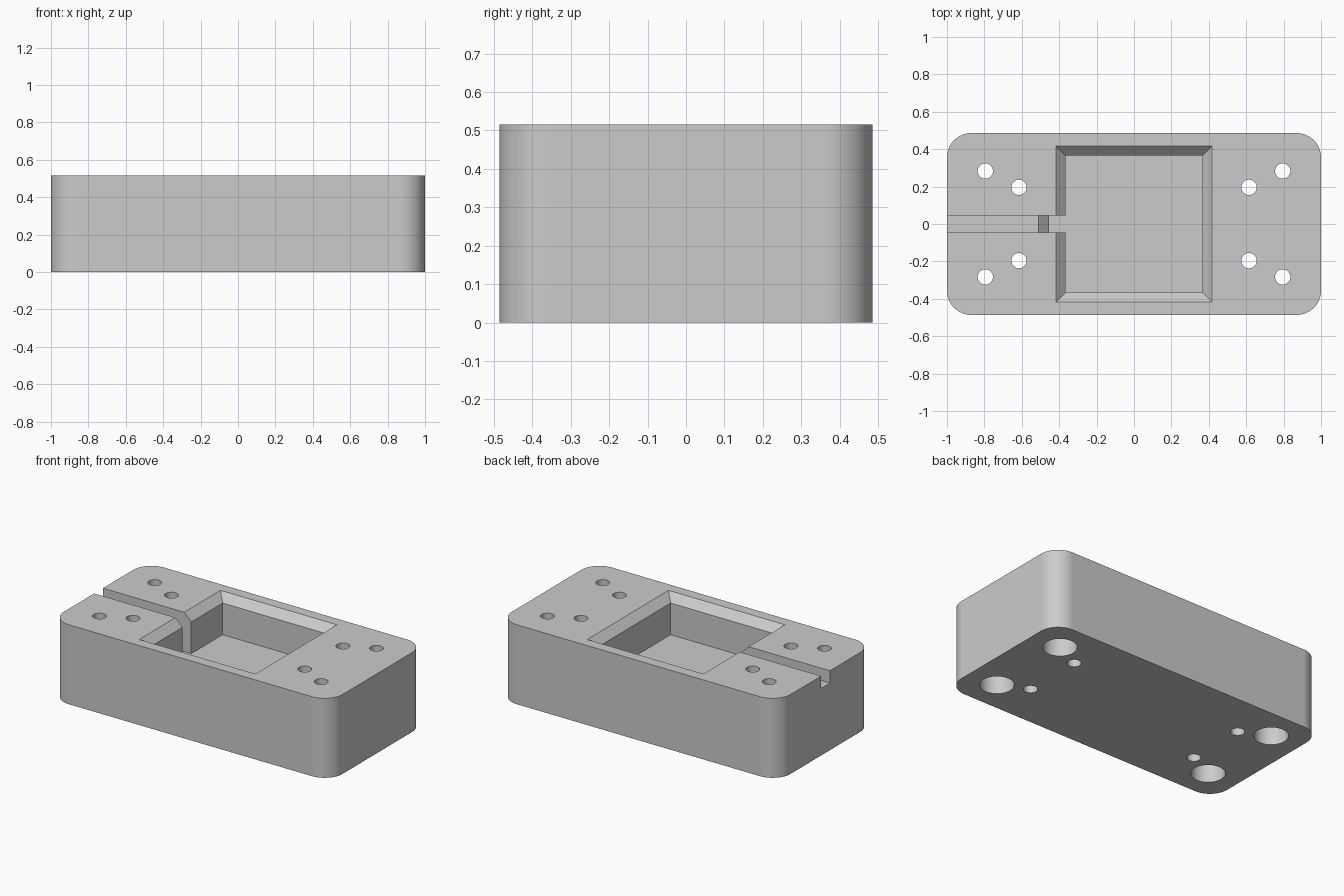
import bpy
import bmesh
from math import cos, sin, pi, radians
from mathutils import Vector

default = bpy.data.objects.get("Cube")
if default:
    bpy.data.objects.remove(default, do_unlink=True)

HEIGHT, HALF_X, HALF_Y = 0.515, 1.0, 0.486
CORNER = 0.13
FLOOR = 0.26          # pocket floor height
OVER = 0.05           # how far cutters overshoot the block

grey = bpy.data.materials.new("light grey")
grey.use_nodes = True
colour = (0.6, 0.6, 0.6, 1.0)
grey.diffuse_color = colour
grey.node_tree.nodes["Principled BSDF"].inputs["Base Color"].default_value = colour


def loft(name, rings):
    """Closed solid through a stack of matching point rings."""
    bm = bmesh.new()
    loops = [[bm.verts.new(p) for p in ring] for ring in rings]
    count = len(loops[0])
    for low, high in zip(loops, loops[1:]):
        for i in range(count):
            j = (i + 1) % count
            bm.faces.new((low[i], low[j], high[j], high[i]))
    bm.faces.new(loops[0][::-1])
    bm.faces.new(loops[-1])
    bmesh.ops.recalc_face_normals(bm, faces=bm.faces)
    mesh = bpy.data.meshes.new(name)
    bm.to_mesh(mesh)
    bm.free()
    mesh.materials.append(grey)
    obj = bpy.data.objects.new(name, mesh)
    bpy.context.collection.objects.link(obj)
    return obj


def rounded_rect(z, steps=12):
    points = []
    for quarter, (sx, sy) in enumerate([(1, 1), (-1, 1), (-1, -1), (1, -1)]):
        for k in range(steps + 1):
            a = (quarter + k / steps) * pi / 2
            points.append(Vector((sx * (HALF_X - CORNER) + CORNER * cos(a),
                                  sy * (HALF_Y - CORNER) + CORNER * sin(a), z)))
    return points


def square(half, z):
    return [(-half, -half, z), (half, -half, z), (half, half, z), (-half, half, z)]


def circle(x, y, radius, z, sides=40):
    return [(x + radius * cos(2 * pi * i / sides),
             y + radius * sin(2 * pi * i / sides), z) for i in range(sides)]


# Rounded block
block = loft("mounting_block", [rounded_rect(0), rounded_rect(HEIGHT)])

# Square pocket with a chamfered rim
cutters = [loft("pocket_cutter", [
    square(0.367, FLOOR), square(0.367, HEIGHT - 0.05),
    square(0.417 + OVER, HEIGHT + OVER)])]

# Cable slot: shallow channel, sloped lip, then a drop to the pocket floor
slot_side = [(-1.1, 0.435), (-0.51, 0.435), (-0.455, 0.38), (-0.455, FLOOR),
             (-0.3, FLOOR), (-0.3, 0.6), (-1.1, 0.6)]
cutters.append(loft("slot_cutter", [
    [(x, y, z) for x, z in slot_side] for y in (-0.045, 0.045)]))

# Screw holes: outer ones counterbored from below, inner ones plain
BORE, HEAD, HEAD_DEPTH = 0.041, 0.1, 0.25
for sx in (-1, 1):
    for sy in (-1, 1):
        x, y = sx * 0.795, sy * 0.283
        cutters.append(loft("counterbore_cutter", [
            circle(x, y, HEAD, -OVER), circle(x, y, HEAD, HEAD_DEPTH),
            circle(x, y, BORE, HEAD_DEPTH), circle(x, y, BORE, HEIGHT + OVER)]))
        x, y = sx * 0.615, sy * 0.196
        cutters.append(loft("hole_cutter", [
            circle(x, y, BORE, -OVER), circle(x, y, BORE, HEIGHT + OVER)]))

# Cut everything out of the block and keep the finished mesh
for cutter in cutters:
    cutter.hide_render = True
    cut = block.modifiers.new(cutter.name, "BOOLEAN")
    cut.operation = "DIFFERENCE"
    cut.solver = "EXACT"
    cut.object = cutter
graph = bpy.context.evaluated_depsgraph_get()
finished = bpy.data.meshes.new_from_object(block.evaluated_get(graph))
block.modifiers.clear()
block.data = finished
for cutter in cutters:
    bpy.data.objects.remove(cutter, do_unlink=True)

# Smooth rounded corners and bores, crisp edges elsewhere
bpy.ops.object.select_all(action="DESELECT")
block.select_set(True)
bpy.context.view_layer.objects.active = block
bpy.ops.object.shade_smooth_by_angle(angle=radians(30))
weighted = block.modifiers.new("flat_faces", "WEIGHTED_NORMAL")
weighted.keep_sharp = True
